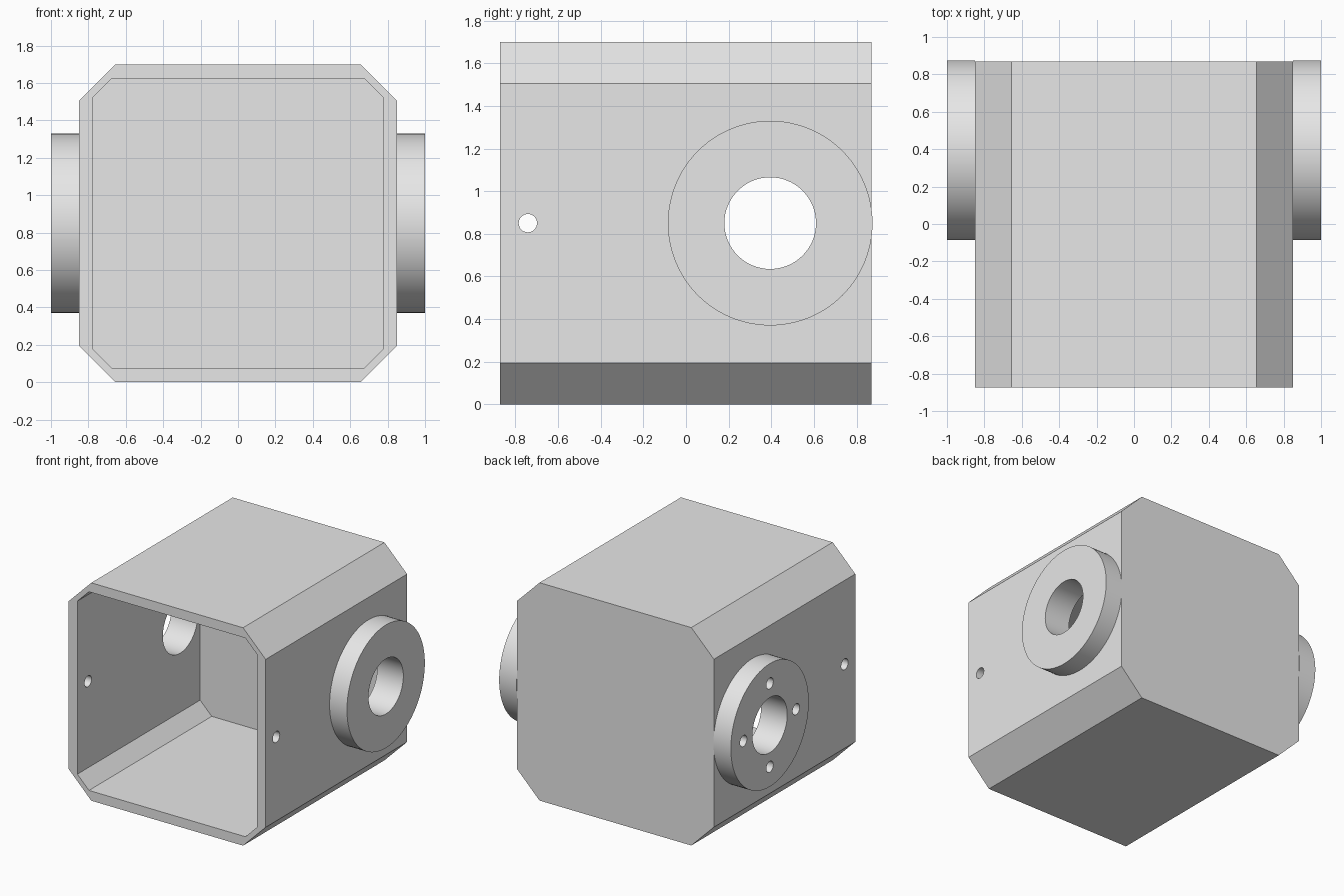
import bpy
import bmesh
import math
from mathutils import Matrix

cube = bpy.data.objects.get("Cube")
if cube:
    bpy.data.objects.remove(cube, do_unlink=True)

grey = bpy.data.materials.new("plain grey")
grey.use_nodes = True
grey.diffuse_color = (0.8, 0.8, 0.8, 1)
grey.node_tree.nodes["Principled BSDF"].inputs["Base Color"].default_value = (0.8, 0.8, 0.8, 1)

MID_Z = 0.85
AXIS_Y = 0.395
FRONT, BACK = -0.873, 0.87


def finish(name, bm):
    bmesh.ops.recalc_face_normals(bm, faces=bm.faces)
    mesh = bpy.data.meshes.new(name)
    bm.to_mesh(mesh)
    bm.free()
    mesh.materials.append(grey)
    obj = bpy.data.objects.new(name, mesh)
    bpy.context.collection.objects.link(obj)
    return obj


def chamfered_block(name, half_w, half_h, chamfer, y0, y1):
    """Rectangle with cut corners, extruded along y."""
    w, h, c = half_w, half_h, chamfer
    quarter = [(w, h - c), (w - c, h)]
    outline = quarter + [(-x, z) for x, z in reversed(quarter)]
    outline += [(-x, -z) for x, z in outline]
    bm = bmesh.new()
    face = bm.faces.new([bm.verts.new((x, y0, MID_Z + z)) for x, z in outline])
    ext = bmesh.ops.extrude_face_region(bm, geom=[face], use_keep_orig=True)
    moved = [v for v in ext["geom"] if isinstance(v, bmesh.types.BMVert)]
    bmesh.ops.translate(bm, verts=moved, vec=(0, y1 - y0, 0))
    return finish(name, bm)


def x_cylinder(name, radius, x0, x1, y, z, sides):
    """Cylinder running along x."""
    bm = bmesh.new()
    place = Matrix.Translation(((x0 + x1) / 2, y, z)) @ Matrix.Rotation(math.pi / 2, 4, "Y")
    bmesh.ops.create_cone(bm, cap_ends=True, segments=sides, radius1=radius,
                          radius2=radius, depth=x1 - x0, matrix=place)
    return finish(name, bm)


def cut(obj, cutters):
    for cutter in cutters:
        cutter.hide_render = True
        mod = obj.modifiers.new("cut", "BOOLEAN")
        mod.operation = "DIFFERENCE"
        mod.solver = "EXACT"
        mod.object = cutter
    bpy.context.view_layer.update()
    result = bpy.data.meshes.new_from_object(
        obj.evaluated_get(bpy.context.evaluated_depsgraph_get()))
    obj.modifiers.clear()
    obj.data = result


# Open-fronted housing and its two flanges
housing = chamfered_block("housing", 0.85, 0.85, 0.195, FRONT, BACK)
left_flange = x_cylinder("left_flange", 0.48, 0.85, 1.0, AXIS_Y, MID_Z, 96)
right_flange = x_cylinder("right_flange", 0.48, -1.0, -0.85, AXIS_Y, MID_Z, 96)

# Cutters: cavity, shaft bore, cross pin hole, blind bolt holes
cavity = chamfered_block("cavity_cutter", 0.775, 0.775, 0.1, FRONT - 0.2, 0.64)
bore = x_cylinder("bore_cutter", 0.215, -1.2, 1.2, AXIS_Y, MID_Z, 64)
pin = x_cylinder("pin_cutter", 0.043, -1.2, 1.2, -0.742, MID_Z, 32)
bolts = []
for i in range(4):
    a = i * math.pi / 2
    bolts.append(x_cylinder("bolt_cutter", 0.043, -1.2, -0.86,
                            AXIS_Y + 0.325 * math.cos(a), MID_Z + 0.325 * math.sin(a), 32))

cut(housing, [cavity, bore, pin])
cut(left_flange, [bore])
cut(right_flange, [bore] + bolts)
for cutter in [cavity, bore, pin] + bolts:
    bpy.data.objects.remove(cutter, do_unlink=True)

# Smooth round walls, crisp edges
for obj in (housing, left_flange, right_flange):
    bpy.ops.object.select_all(action="DESELECT")
    obj.select_set(True)
    bpy.context.view_layer.objects.active = obj
    bpy.ops.object.shade_smooth_by_angle(angle=math.radians(30))
